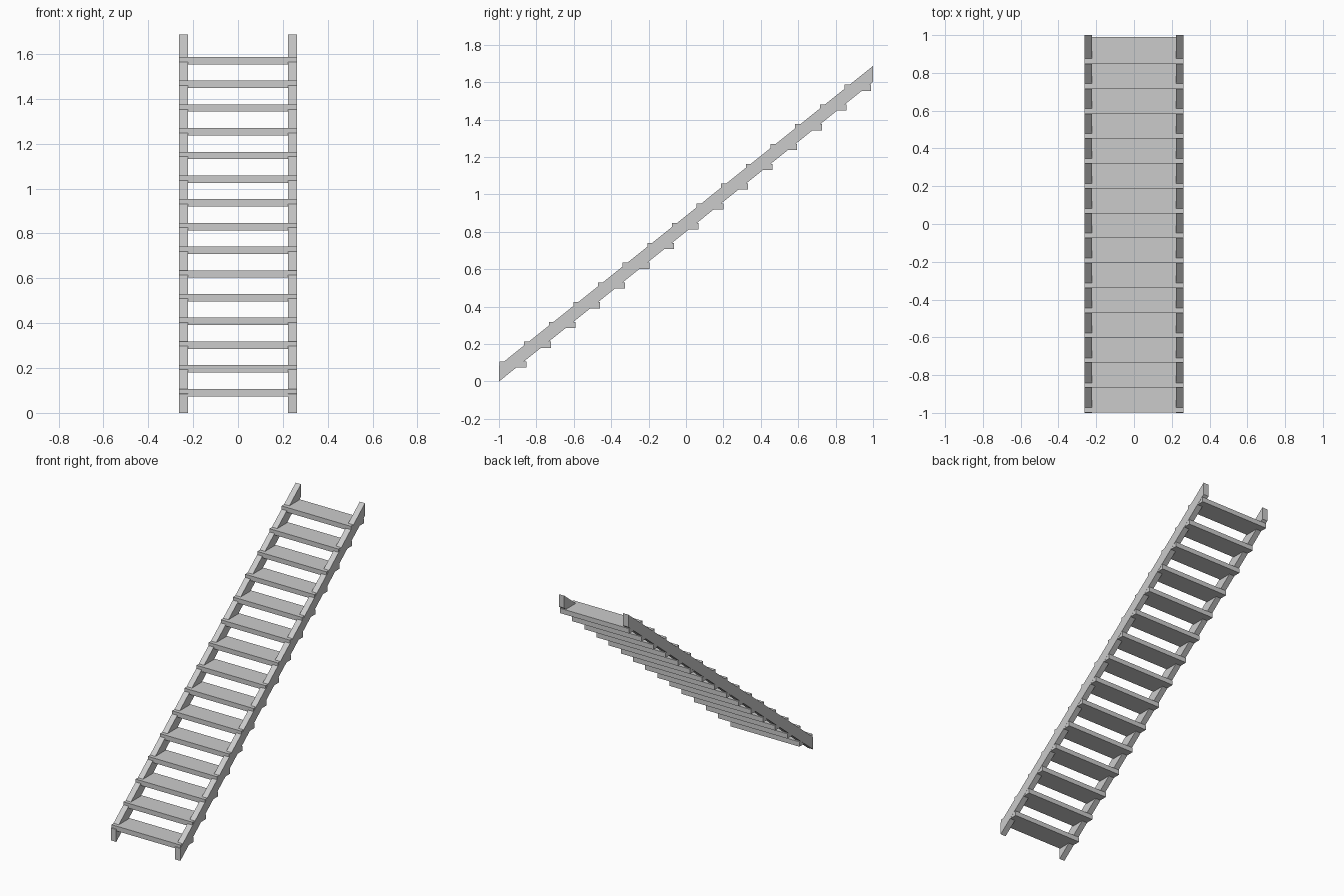
import bpy

if "Cube" in bpy.data.objects:
    bpy.data.objects.remove(bpy.data.objects["Cube"])

STEPS = 15
RUN, RISE = 0.1317, 0.1057       # spacing of the treads
DEPTH, THICK = 0.143, 0.033      # tread size


def extrude_x(name, profile, x0, x1):
    """Solid made from a yz profile (counter-clockwise seen from +x)."""
    n = len(profile)
    verts = [(x, y, z) for x in (x0, x1) for y, z in profile]
    faces = [tuple(reversed(range(n))), tuple(range(n, 2 * n))]
    faces += [(i, (i + 1) % n, n + (i + 1) % n, n + i) for i in range(n)]
    mesh = bpy.data.meshes.new(name)
    mesh.from_pydata(verts, [], faces)
    obj = bpy.data.objects.new(name, mesh)
    bpy.context.collection.objects.link(obj)
    return obj


# Sloping side rails with plumb-cut ends
rail = [(-1, 0), (1, 1.602), (1, 1.687), (-1, 0.085)]
extrude_x("left_stringer", rail, -0.263, -0.223)
extrude_x("right_stringer", rail, 0.223, 0.263)

# Flat treads, housed through the rails
for i in range(STEPS):
    y, z = -0.997 + i * RUN, 0.074 + i * RISE
    tread = [(y, z), (y + DEPTH, z), (y + DEPTH, z + THICK), (y, z + THICK)]
    extrude_x(f"tread_{i + 1:02d}", tread, -0.262, 0.262)
